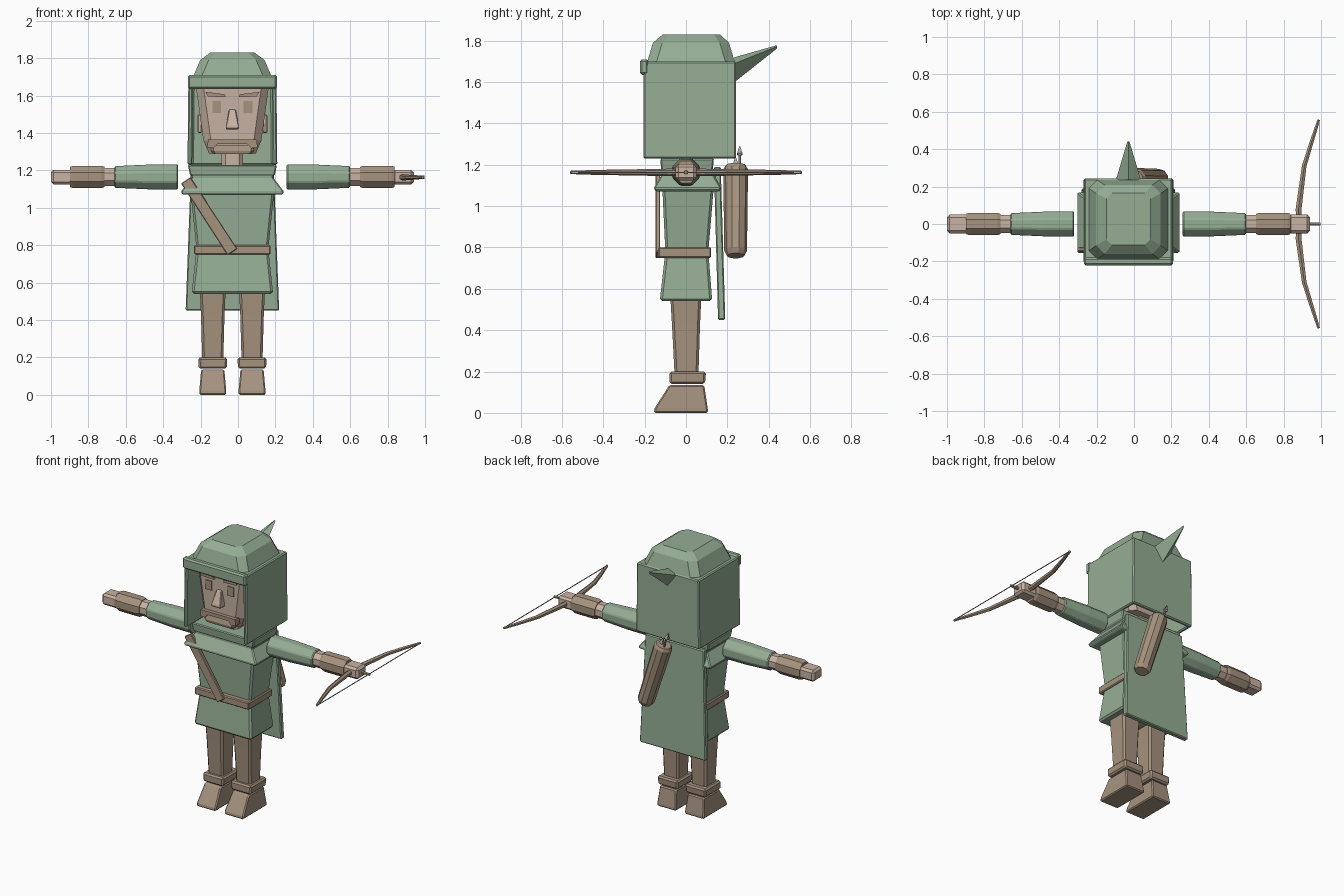
import bpy, bmesh, math
from mathutils import Vector

if "Cube" in bpy.data.objects:
    bpy.data.objects.remove(bpy.data.objects["Cube"])

CX = -0.03  # body centre line


def material(name, rgb):
    m = bpy.data.materials.new(name)
    m.diffuse_color = (*rgb, 1)
    m.use_nodes = True
    m.node_tree.nodes["Principled BSDF"].inputs["Base Color"].default_value = m.diffuse_color
    return m


GREEN = material("green_cloth", (0.30, 0.42, 0.30))
BROWN = material("brown_leather", (0.38, 0.29, 0.21))
SKIN = material("skin", (0.58, 0.45, 0.37))
GREY = material("grey_metal", (0.40, 0.40, 0.38))


def finish(name, bm, mat, bevel=0.0):
    bmesh.ops.recalc_face_normals(bm, faces=bm.faces)
    me = bpy.data.meshes.new(name)
    bm.to_mesh(me)
    bm.free()
    me.materials.append(mat)
    ob = bpy.data.objects.new(name, me)
    bpy.context.collection.objects.link(ob)
    if bevel:
        b = ob.modifiers.new("bevel", 'BEVEL')
        b.width, b.segments, b.limit_method = bevel, 1, 'ANGLE'
    return ob


def bridge(bm, rings):
    """Skin a list of vertex rings and cap both ends."""
    for a, b in zip(rings, rings[1:]):
        n = len(a)
        for i in range(n):
            bm.faces.new((a[i], a[(i + 1) % n], b[(i + 1) % n], b[i]))
    bm.faces.new(rings[0])
    bm.faces.new(rings[-1])


def loft(name, levels, mat, bevel=0.008, cx=CX):
    """Levels are (z, half width, y front, y back, corner cut)."""
    bm = bmesh.new()
    rings = []
    for z, w, y0, y1, c in levels:
        if c:
            pts = [(-w + c, y0), (w - c, y0), (w, y0 + c), (w, y1 - c),
                   (w - c, y1), (-w + c, y1), (-w, y1 - c), (-w, y0 + c)]
        else:
            pts = [(-w, y0), (w, y0), (w, y1), (-w, y1)]
        rings.append([bm.verts.new((cx + x, y, z)) for x, y in pts])
    bridge(bm, rings)
    return finish(name, bm, mat, bevel)


def box(name, lo, hi, mat, bevel=0.006):
    cx, w = (lo[0] + hi[0]) / 2, (hi[0] - lo[0]) / 2
    return loft(name, [(lo[2], w, lo[1], hi[1], 0), (hi[2], w, lo[1], hi[1], 0)], mat, bevel, cx)


def tube(name, path, radii, mat, n=8, bevel=0.0, up=(0, 0, 1)):
    """Sweep an n-sided section along a path of points."""
    path = [Vector(p) for p in path]
    bm = bmesh.new()
    rings = []
    for i, p in enumerate(path):
        d = (path[min(i + 1, len(path) - 1)] - path[max(i - 1, 0)]).normalized()
        u = d.cross(Vector(up)).normalized()
        v = u.cross(d)
        ang = [(k + 0.5) * math.tau / n for k in range(n)]
        rings.append([bm.verts.new(p + radii[i] * (u * math.cos(a) + v * math.sin(a))) for a in ang])
    bridge(bm, rings)
    return finish(name, bm, mat, bevel)


def plate(name, pts, y0, y1, mat, bevel=0.0):
    """Extrude an (x, z) outline from y0 to y1."""
    bm = bmesh.new()
    bridge(bm, [[bm.verts.new((x, y, z)) for x, z in pts] for y in (y0, y1)])
    return finish(name, bm, mat, bevel)


# hood: box open at the front and bottom, with thick walls
bm = bmesh.new()
lo = [(-0.24, -0.205), (0.24, -0.205), (0.24, 0.242), (-0.24, 0.242)]
a = [bm.verts.new((CX + x, y, 1.23)) for x, y in lo]
b = [bm.verts.new((CX + x * 0.98, y, 1.70)) for x, y in lo]
for i in (1, 2, 3):
    bm.faces.new((a[i], a[(i + 1) % 4], b[(i + 1) % 4], b[i]))
bm.faces.new(b)
hood = finish("hood", bm, GREEN)
s = hood.modifiers.new("walls", 'SOLIDIFY')
s.thickness, s.offset, s.use_even_offset = 0.025, -1, True
e = hood.modifiers.new("bevel", 'BEVEL')
e.width, e.segments = 0.007, 1
box("hood_brim", (-0.268, -0.222, 1.635), (0.208, -0.18, 1.71), GREEN, 0.01)
loft("hood_crown", [(1.69, 0.215, -0.19, 0.238, 0.045), (1.79, 0.172, -0.16, 0.208, 0.045),
                    (1.83, 0.118, -0.112, 0.165, 0.03)], GREEN, 0)

# hood peak
bm = bmesh.new()
base = [bm.verts.new((CX + x, 0.235, z)) for x, z in ((0, 1.60), (0.067, 1.69), (0, 1.72), (-0.067, 1.69))]
tip = [bm.verts.new((CX + x, 0.44, z)) for x, z in ((0, 1.762), (0.006, 1.772), (0, 1.778), (-0.006, 1.772))]
bridge(bm, [base, tip])
finish("hood_peak", bm, GREEN)

# head, neck and face
loft("head", [(1.29, 0.125, -0.135, 0.10, 0.035), (1.36, 0.155, -0.15, 0.12, 0.04),
              (1.65, 0.195, -0.155, 0.15, 0.04)], SKIN, 0)
loft("neck", [(1.20, 0.058, -0.06, 0.06, 0.02), (1.32, 0.058, -0.06, 0.06, 0.02)], SKIN, 0)
loft("nose", [(1.42, 0.035, -0.195, -0.14, 0), (1.435, 0.035, -0.2, -0.14, 0),
              (1.525, 0.018, -0.165, -0.14, 0)], SKIN, 0.004)
for side, s in (("left", -1), ("right", 1)):
    fx = lambda pts: [(CX + s * x, z) for x, z in pts]
    plate(side + "_eye", fx([(0.06, 1.507), (0.107, 1.507), (0.107, 1.57), (0.06, 1.57)]), -0.16, -0.15, BROWN)
    plate(side + "_eyebrow", fx([(0.035, 1.592), (0.13, 1.595), (0.145, 1.62), (0.04, 1.607)]),
          -0.168, -0.15, BROWN)
    box(side + "_ear", (CX + s * 0.175 - 0.012, -0.04, 1.40), (CX + s * 0.175 + 0.012, 0.02, 1.50), SKIN)
plate("moustache", [(CX + x, z) for x, z in ((-0.13, 1.365), (-0.135, 1.322), (-0.10, 1.318), (-0.08, 1.342),
      (0.08, 1.342), (0.10, 1.318), (0.135, 1.322), (0.13, 1.365))], -0.175, -0.13, BROWN)
loft("beard", [(1.288, 0.105, -0.165, -0.08, 0.015), (1.305, 0.115, -0.17, -0.08, 0.015),
               (1.335, 0.118, -0.16, -0.08, 0.015)], BROWN, 0)

# tunic, cowl and belt
loft("tunic", [(0.54, 0.218, -0.127, 0.127, 0), (0.78, 0.192, -0.10, 0.108, 0),
               (1.10, 0.225, -0.115, 0.135, 0)], GREEN, 0.012)
loft("cowl", [(1.07, 0.265, -0.145, 0.16, 0), (1.085, 0.277, -0.157, 0.172, 0),
              (1.165, 0.215, -0.11, 0.125, 0), (1.18, 0.228, -0.12, 0.13, 0),
              (1.23, 0.238, -0.125, 0.135, 0)], GREEN, 0.006)
box("belt", (-0.235, -0.135, 0.75), (0.175, 0.122, 0.80), BROWN)
dx, dz = 0.021, 0.014
plate("chest_strap", [(-0.275 + dx, 1.15 + dz), (-0.275 - dx * 1.4, 1.15 - dz * 1.4),
                      (-0.035 - dx, 0.76 - dz), (-0.035 + dx * 1.5, 0.76 + dz * 1.5)],
      -0.147, -0.125, BROWN, 0.004)

# cape
loft("cape", [(0.45, 0.25, 0.155, 0.19, 0), (1.19, 0.222, 0.135, 0.168, 0)], GREEN, 0.006)

# legs and boots
for side, s in (("left", -1), ("right", 1)):
    c = CX + s * 0.105
    loft(side + "_leg", [(0.18, 0.056, -0.055, 0.06, 0.012), (0.43, 0.063, -0.068, 0.068, 0.012),
                         (0.58, 0.07, -0.077, 0.075, 0.012)], BROWN, 0, c)
    loft(side + "_boot_cuff", [(0.14, 0.075, -0.08, 0.092, 0), (0.20, 0.078, -0.08, 0.097, 0)], BROWN, 0.01, c)
    loft(side + "_boot", [(0, 0.072, -0.155, 0.106, 0), (0.022, 0.072, -0.152, 0.105, 0),
                          (0.135, 0.062, -0.08, 0.088, 0)], BROWN, 0.007, c)

# arms and hands
for side, s in (("left", -1), ("right", 1)):
    def along(name, spans, mat, bevel=0.006):
        tube(side + name, [(CX + s * x, 0, 1.165) for x, r in spans], [r * 1.08 for x, r in spans], mat, 8, bevel)
    along("_sleeve", [(0.29, 0.067), (0.45, 0.066), (0.63, 0.058)], GREEN)
    along("_wrist", [(0.61, 0.049), (0.70, 0.049)], SKIN, 0)
    along("_bracer", [(0.683, 0.054), (0.70, 0.06), (0.85, 0.06), (0.868, 0.054)], BROWN, 0)
    x0, x1 = sorted((CX + s * 0.855, CX + s * 0.97))
    box(side + "_hand", (x0, -0.05, 1.125), (x1, 0.05, 1.203), SKIN, 0.014)

# bow with its string
half = [(0.88, 0.0, 0.016), (0.88, 0.08, 0.018), (0.91, 0.31, 0.014), (0.95, 0.44, 0.012), (0.988, 0.558, 0.008)]
limb = [(x, -y, r) for x, y, r in half[:0:-1]] + half
tube("bow", [(x, y, 1.163) for x, y, r in limb], [r for x, y, r in limb], BROWN, 6)
tube("bow_string", [(0.99, -0.55, 1.163), (0.99, 0.55, 1.163)], [0.003, 0.003], GREY, 4)
tube("bow_rest", [(0.86, 0, 1.163), (0.998, 0, 1.163)], [0.013, 0.009], BROWN, 6)

# quiver with arrows, leaning across the back
low, high = Vector((0.14, 0.24, 0.76)), Vector((0.0, 0.24, 1.195))
axis = (high - low).normalized()
tube("quiver", [low, low + axis * 0.025, high - axis * 0.02, high], [0.042, 0.055, 0.06, 0.05],
     BROWN, 10, up=(0, 1, 0))
for i, (ox, oy, ln) in enumerate(((-0.018, 0.02, 0.10), (0.018, 0.0, 0.045))):
    p = high + Vector((ox, oy, 0))
    top = p + axis * ln
    tube(f"arrow_{i}_shaft", [p - axis * 0.05, top - axis * 0.02], [0.006, 0.006], BROWN, 6, up=(0, 1, 0))
    tube(f"arrow_{i}_head", [top - axis * 0.05, top - axis * 0.04, top], [0.006, 0.018, 0.002],
         GREY, 4, up=(0, 1, 0))
